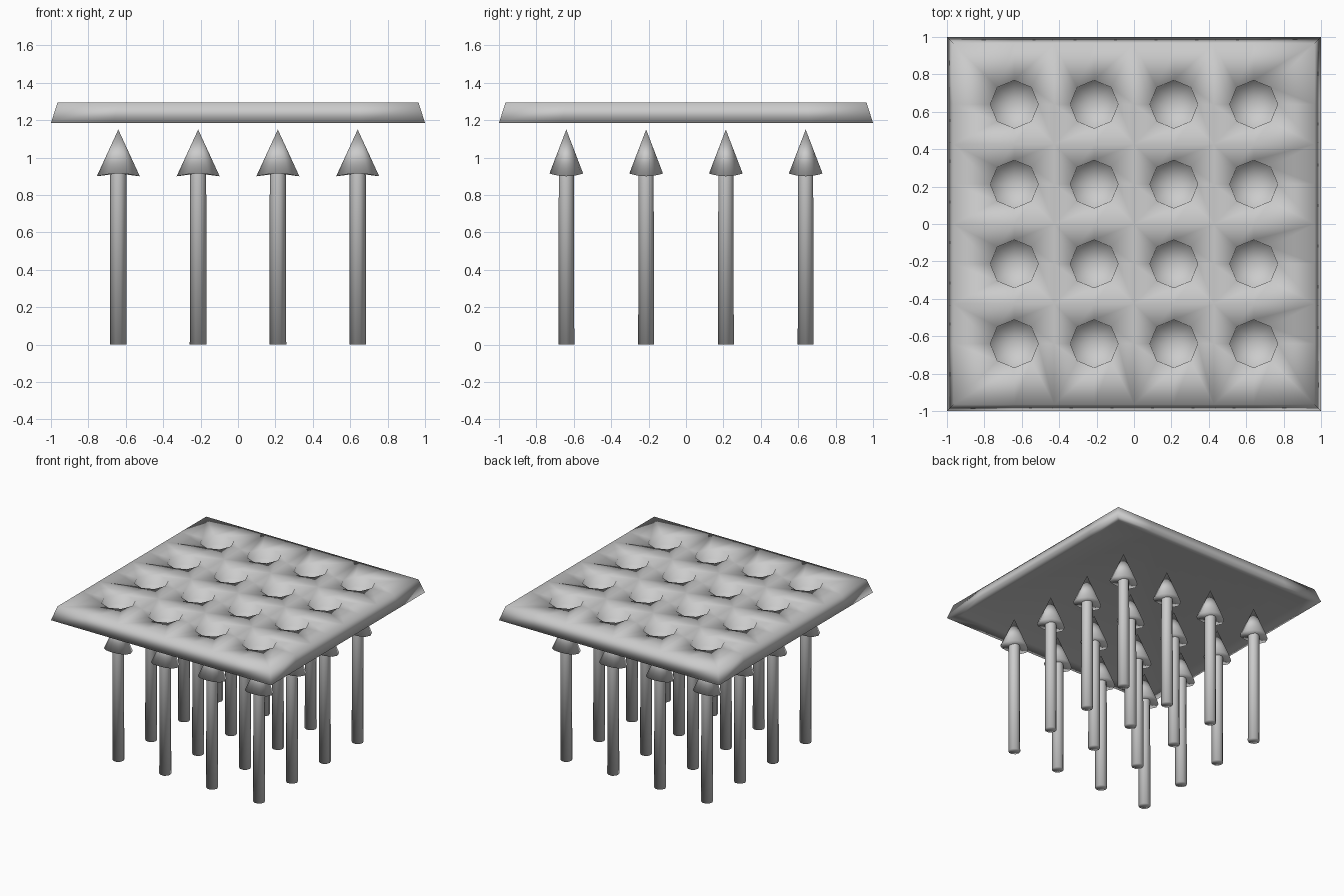
import bpy, bmesh
from math import cos, sin, tau

if "Cube" in bpy.data.objects:
    bpy.data.objects.remove(bpy.data.objects["Cube"])

CENTRES = (-0.64, -0.213, 0.213, 0.64)
TOP, BOTTOM, HALF = 1.295, 1.185, 0.965


def finish(bm, name):
    bmesh.ops.remove_doubles(bm, verts=bm.verts[:], dist=1e-4)
    bmesh.ops.recalc_face_normals(bm, faces=bm.faces[:])
    for f in bm.faces:
        f.smooth = True
    mesh = bpy.data.meshes.new(name)
    bm.to_mesh(mesh)
    bm.free()
    obj = bpy.data.objects.new(name, mesh)
    bpy.context.collection.objects.link(obj)
    return obj


def bridge(bm, a, b):
    n = len(a)
    for i in range(n):
        j = (i + 1) % n
        bm.faces.new((a[i], a[j], b[j], b[i]))


def cap(bm, ring, point):
    tip = bm.verts.new(point)
    for i in range(len(ring)):
        bm.faces.new((ring[i], ring[(i + 1) % len(ring)], tip))


def circle(bm, n, rx, ry, z, cx=0, cy=0, droop=0):
    return [bm.verts.new((cx + rx * cos(tau * i / n), cy + ry * sin(tau * i / n),
                          z - droop * cos(tau * i / n) ** 2)) for i in range(n)]


# Plate: a 4 x 4 field of cells, each with a straight-walled octagonal recess
bm = bmesh.new()
bounds = (-HALF, -0.4265, 0, 0.4265, HALF)
for ix, cx in enumerate(CENTRES):
    for iy, cy in enumerate(CENTRES):
        x0, x1 = bounds[ix:ix + 2]
        y0, y1 = bounds[iy:iy + 2]
        square = [bm.verts.new((x, y, TOP)) for x, y in (
            (x1, cy), (x1, y1), (cx, y1), (x0, y1),
            (x0, cy), (x0, y0), (cx, y0), (x1, y0))]
        rim = circle(bm, 8, 0.128, 0.128, TOP, cx, cy)
        floor = circle(bm, 8, 0.127, 0.127, TOP - 0.075, cx, cy)
        bridge(bm, square, rim)
        bridge(bm, rim, floor)
        cap(bm, floor, (cx, cy, TOP - 0.075))
bmesh.ops.remove_doubles(bm, verts=bm.verts[:], dist=1e-4)
bmesh.ops.recalc_face_normals(bm, faces=bm.faces[:])

# Sloping side, shallow bevel underneath, then a closed underside
edges = [e for e in bm.edges if e.is_boundary]
for scale, z in ((1 / HALF, BOTTOM), (0.92, BOTTOM + 0.02)):
    geom = bmesh.ops.extrude_edge_only(bm, edges=edges)["geom"]
    for v in geom:
        if isinstance(v, bmesh.types.BMVert):
            v.co.x *= scale
            v.co.y *= scale
            v.co.z = z
    edges = [g for g in geom if isinstance(g, bmesh.types.BMEdge) and g.is_boundary]
bmesh.ops.contextual_create(bm, geom=edges)
finish(bm, "dimpled_plate")

# Arrow shaft
bm = bmesh.new()
low = circle(bm, 10, 0.045, 0.045, 0)
high = circle(bm, 10, 0.043, 0.042, 0.915)
bridge(bm, low, high)
cap(bm, low, (0, 0, 0))
shaft = finish(bm, "arrow_shaft")

# Arrow head: flattened cone with drooping ends
bm = bmesh.new()
rim = circle(bm, 12, 0.115, 0.09, 0.915, droop=0.015)
cap(bm, rim, (0, 0, 1.15))
cap(bm, rim, (0, 0, 0.915))
head = finish(bm, "arrow_head")

# Repeat the arrow under every recess
for part in (shaft, head):
    copies = [part] + [part.copy() for _ in range(15)]
    for i, obj in enumerate(copies):
        if i:
            bpy.context.collection.objects.link(obj)
        obj.location = (CENTRES[i % 4], CENTRES[i // 4], 0)
